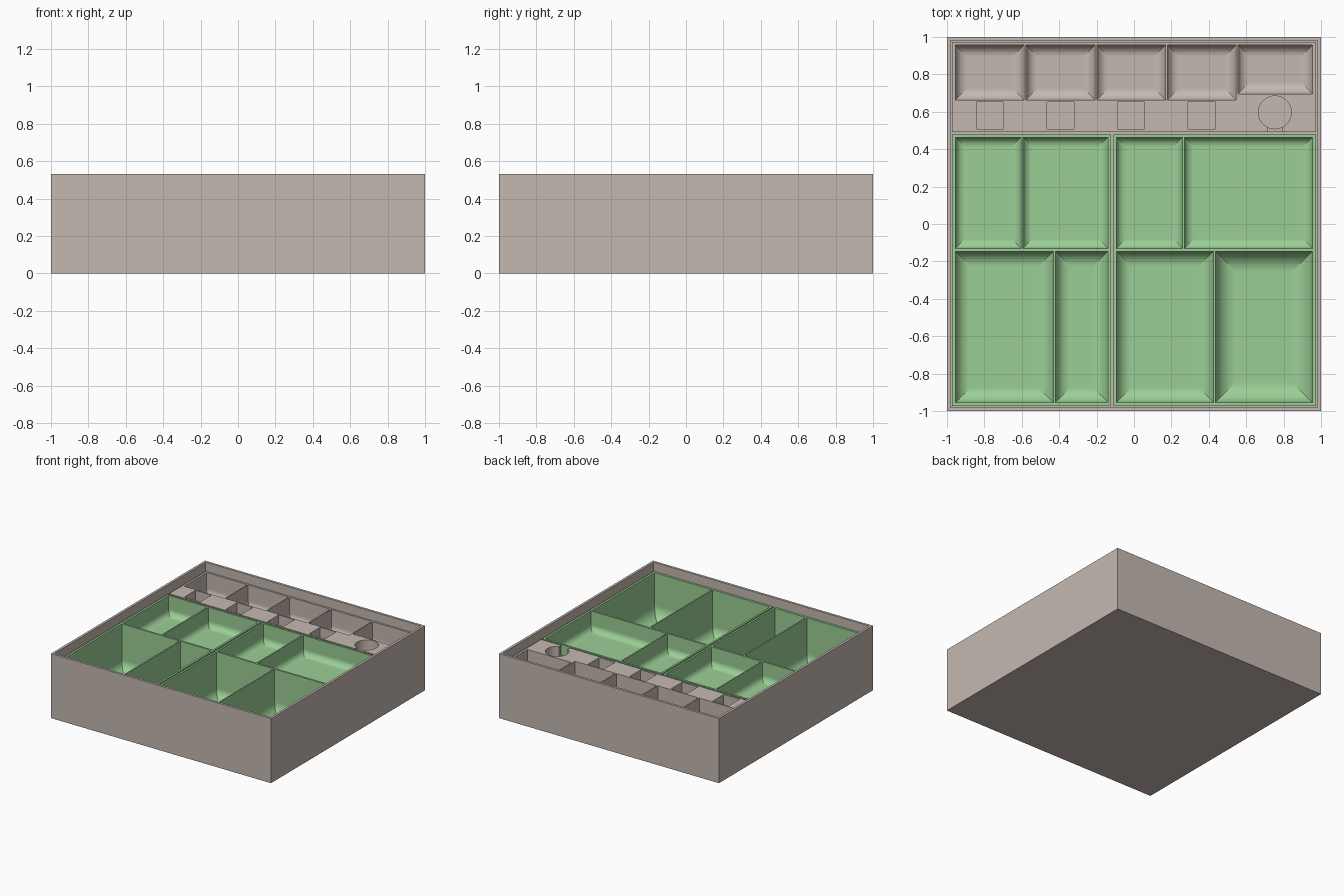
import bpy, bmesh
from mathutils import Matrix, Vector

if "Cube" in bpy.data.objects:
    bpy.data.objects.remove(bpy.data.objects["Cube"])

HEIGHT = 0.53
RIM = 0.46      # top of the trays
BASE = 0.015    # thickness of the box floor


def material(name, rgb):
    mat = bpy.data.materials.new(name)
    mat.use_nodes = True
    color = (*rgb, 1)
    mat.diffuse_color = color
    mat.node_tree.nodes["Principled BSDF"].inputs["Base Color"].default_value = color
    return mat


taupe = material("warm_grey", (0.56, 0.485, 0.44))
green = material("soft_green", (0.33, 0.625, 0.305))


def add_object(name, bm, mat):
    bmesh.ops.recalc_face_normals(bm, faces=bm.faces)
    mesh = bpy.data.meshes.new(name)
    bm.to_mesh(mesh)
    bm.free()
    mesh.materials.append(mat)
    obj = bpy.data.objects.new(name, mesh)
    bpy.context.collection.objects.link(obj)
    return obj


def add_block(bm, x0, x1, y0, y1, z0, z1, fillet=0):
    """Block between two corners, with optional rounded bottom edges."""
    size = Vector((x1 - x0, y1 - y0, z1 - z0))
    mid = Vector((x0 + x1, y0 + y1, z0 + z1)) / 2
    matrix = Matrix.Translation(mid) @ Matrix.Diagonal(size).to_4x4()
    verts = bmesh.ops.create_cube(bm, size=1, matrix=matrix)["verts"]
    if fillet:
        low = {v for v in verts if v.co.z < mid.z}
        edges = [e for e in bm.edges if set(e.verts) <= low]
        bmesh.ops.bevel(bm, geom=edges, offset=fillet, segments=12,
                        profile=0.5, affect='EDGES')


def carve(obj, bm):
    """Cut the given shapes out of an object."""
    cutter = add_object("cutter", bm, obj.data.materials[0])
    cutter.hide_render = True
    mod = obj.modifiers.new("pockets", 'BOOLEAN')
    mod.operation = 'DIFFERENCE'
    mod.solver = 'EXACT'
    mod.object = cutter
    bpy.context.view_layer.objects.active = obj
    bpy.ops.object.modifier_apply(modifier=mod.name)
    bpy.data.objects.remove(cutter)


def tray(name, mat, bounds, pockets):
    """Solid tray with pockets given as (x0, x1, y0, y1, floor, fillet)."""
    bm = bmesh.new()
    add_block(bm, *bounds, BASE, RIM)
    obj = add_object(name, bm, mat)
    cut = bmesh.new()
    for x0, x1, y0, y1, floor, fillet in pockets:
        add_block(cut, x0, x1, y0, y1, floor, HEIGHT, fillet)
    carve(obj, cut)
    return obj


# Outer box
bm = bmesh.new()
add_block(bm, -1, 1, -1, 1, 0, HEIGHT)
box = add_object("outer_box", bm, taupe)
cut = bmesh.new()
add_block(cut, -0.98, 0.98, -0.98, 0.98, BASE, 1)
carve(box, cut)

# Green trays: shallow back row, deep front row
DEEP, SHALLOW = 0.085, 0.3
back, front = (-0.13, 0.463), (-0.954, -0.146)
tray("green_tray_right", green, (-0.972, -0.123, -0.972, 0.479), [
    (-0.954, -0.604, *back, SHALLOW, 0.05),
    (-0.593, -0.139, *back, SHALLOW, 0.05),
    (-0.954, -0.431, *front, DEEP, 0.08),
    (-0.42, -0.139, *front, DEEP, 0.08),
])
tray("green_tray_left", green, (-0.11, 0.972, -0.972, 0.479), [
    (-0.094, 0.259, *back, SHALLOW, 0.05),
    (0.27, 0.954, *back, SHALLOW, 0.05),
    (-0.094, 0.425, *front, DEEP, 0.08),
    (0.436, 0.954, *front, DEEP, 0.11),
])

# Back tray: four equal pockets, each with a square recess, and a wide one
pockets = [(0.555, 0.954, 0.696, 0.956, 0.27, 0.06)]
for i in range(4):
    x = -0.954 + 0.3775 * i
    pockets.append((x, x + 0.367, 0.664, 0.956, 0.27, 0.06))
    pockets.append((x + 0.111, x + 0.256, 0.508, 0.653, 0.36, 0))
back_tray = tray("back_tray", taupe, (-0.972, 0.972, 0.492, 0.972), pockets)

# Finger notch, then the round recess slightly below it
cut = bmesh.new()
add_block(cut, 0.716, 0.79, 0.45, 0.56, 0.38, HEIGHT)
carve(back_tray, cut)
cut = bmesh.new()
bmesh.ops.create_cone(cut, cap_ends=True, segments=48, radius1=0.088, radius2=0.088,
                      depth=0.2, matrix=Matrix.Translation((0.753, 0.597, 0.46)))
carve(back_tray, cut)
